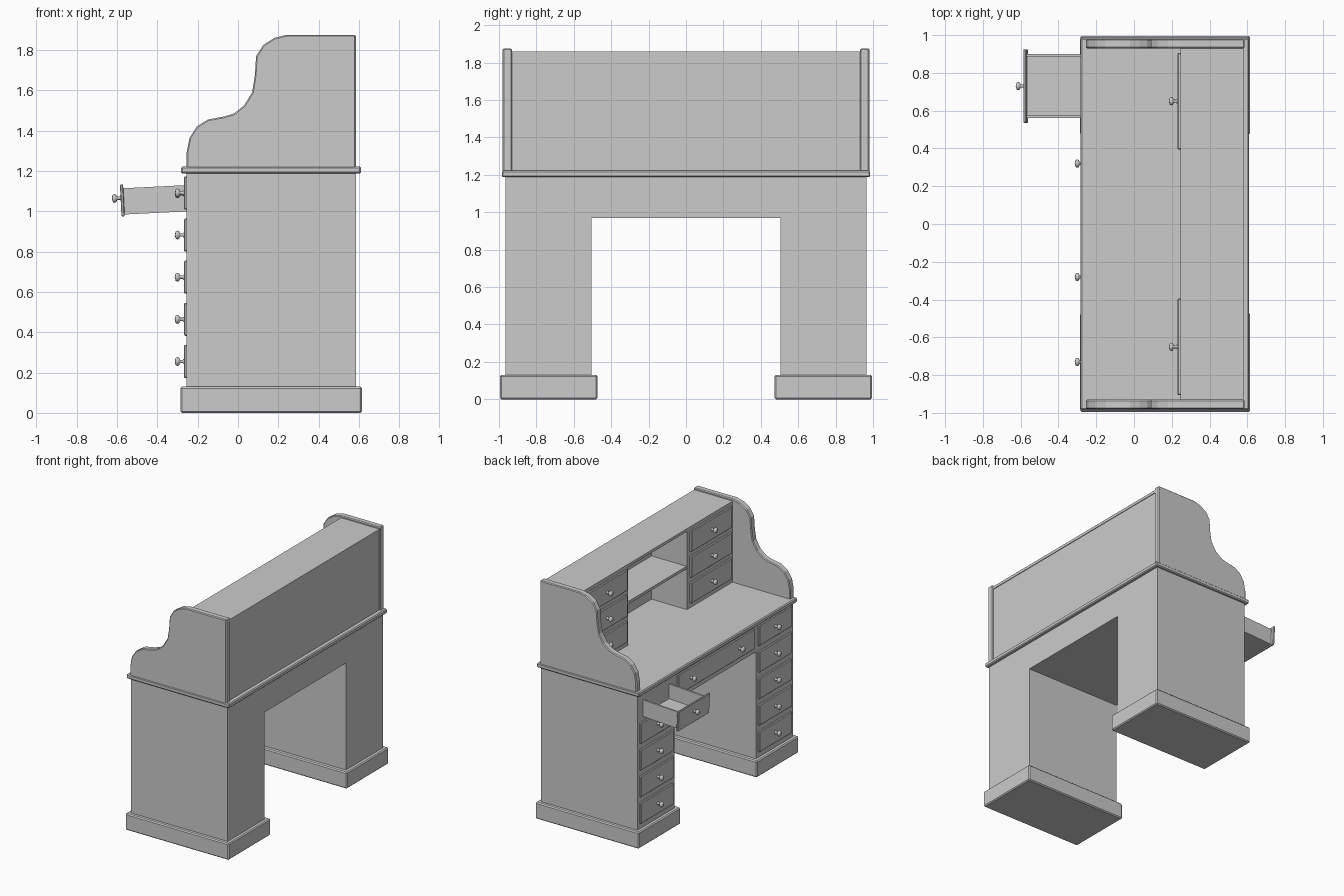
import bpy, bmesh, math
from mathutils import Matrix, Vector

if "Cube" in bpy.data.objects:
    bpy.data.objects.remove(bpy.data.objects["Cube"])


def finish(bm, name, bevel=0.0):
    bmesh.ops.recalc_face_normals(bm, faces=bm.faces)
    me = bpy.data.meshes.new(name)
    bm.to_mesh(me)
    bm.free()
    ob = bpy.data.objects.new(name, me)
    bpy.context.collection.objects.link(ob)
    if bevel:
        m = ob.modifiers.new("edge_bevel", 'BEVEL')
        m.width = bevel
        m.segments = 1
        m.angle_limit = math.radians(50)
        m.limit_method = 'ANGLE'
    return ob


def box(name, x, y, z, bevel=0.0):
    bm = bmesh.new()
    bmesh.ops.create_cube(bm, size=1)
    for v in bm.verts:
        v.co = [(a + b) / 2 + c * (b - a) for (a, b), c in zip((x, y, z), v.co)]
    return finish(bm, name, bevel)


def prism(name, pts, axis, a, b, bevel=0.0):
    # extrude a 2D outline along x (points are y,z) or y (points are x,z)
    bm = bmesh.new()
    co = [(a, p, q) if axis == 'x' else (p, a, q) for p, q in pts]
    f = bm.faces.new([bm.verts.new(c) for c in co])
    r = bmesh.ops.extrude_face_region(bm, geom=[f])
    d = Vector((b - a, 0, 0)) if axis == 'x' else Vector((0, b - a, 0))
    bmesh.ops.translate(bm, vec=d, verts=[e for e in r['geom'] if isinstance(e, bmesh.types.BMVert)])
    return finish(bm, name, bevel)


def knob(name, x, y, z):
    # turned mushroom knob pointing to -x: (distance from face, radius)
    prof = [(-0.01, 0.016), (0.003, 0.012), (0.006, 0.008), (0.020, 0.008),
            (0.024, 0.019), (0.033, 0.022), (0.041, 0.018), (0.046, 0.0)]
    bm = bmesh.new()
    vs = [bm.verts.new((x - d, y, z + r)) for d, r in prof]
    es = [bm.edges.new(p) for p in zip(vs, vs[1:])]
    bmesh.ops.spin(bm, geom=vs + es, cent=(x, y, z), axis=(1, 0, 0),
                   angle=2 * math.pi, steps=12)
    bmesh.ops.remove_doubles(bm, verts=bm.verts, dist=1e-4)
    ob = finish(bm, name)
    for p in ob.data.polygons:
        p.use_smooth = True
    return ob


def span(s, a, b):
    return tuple(sorted((s * a, s * b)))


# desk carcass with kneehole, and the worktop
prism("desk_body", [(-.965, .12), (-.505, .12), (-.505, .97), (.505, .97),
                    (.505, .12), (.965, .12), (.965, 1.195), (-.965, 1.195)],
      'x', -.255, .585)
box("worktop", (-.282, .61), (-.985, .985), (1.187, 1.222), .007)

# side panel outline: stepped double curve
side = [(.585, 1.21), (.585, 1.875), (.24, 1.875), (.18, 1.86), (.125, 1.825),
        (.09, 1.77), (.083, 1.67), (.07, 1.59), (.03, 1.525), (-.02, 1.485),
        (-.07, 1.47), (-.15, 1.455), (-.205, 1.42), (-.24, 1.365),
        (-.255, 1.29), (-.255, 1.21)]

for s, lab in ((1, "left"), (-1, "right")):
    box(f"plinth_{lab}", (-.285, .615), span(s, .472, .995), (0, .13), .008)
    prism(f"side_panel_{lab}", side, 'y', s * .93, s * .98, .006)
    # hutch cabinet with three small drawers
    box(f"hutch_cabinet_{lab}", (.247, .575), span(s, .365, .932), (1.215, 1.85))
    for i in range(3):
        z = 1.343 + .203 * i
        box(f"hutch_drawer_{lab}_{i}", (.23, .25), span(s, .395, .905), (z - .083, z + .083), .005)
        knob(f"hutch_knob_{lab}_{i}", .23, s * .65, z)
    # pedestal drawers; the top left one is open
    for i in range(5):
        if s == 1 and i == 4:
            continue
        z = .255 + .209 * i
        box(f"drawer_{lab}_{i}", (-.268, -.25), span(s, .53, .94), (z - .082, z + .082), .005)
        knob(f"drawer_knob_{lab}_{i}", -.268, s * .73, z)

# middle of the hutch
box("hutch_top", (.245, .58), (-.932, .932), (1.838, 1.86))
box("hutch_back", (.555, .575), (-.37, .37), (1.215, 1.85))
box("hutch_shelf", (.25, .56), (-.37, .37), (1.54, 1.562))

# wide centre drawer
box("centre_drawer", (-.268, -.25), (-.475, .475), (1.008, 1.168), .005)
for i, y in enumerate((.32, -.28)):
    knob(f"centre_knob_{i}", -.268, y, 1.087)

# open drawer, sagging slightly towards its front
parts = [
    box("open_drawer_front", (-.582, -.566), (.535, .925), (.99, 1.15), .004),
    box("open_drawer_floor", (-.57, -.245), (.56, .9), (1.0, 1.015)),
    box("open_drawer_side_a", (-.57, -.245), (.56, .574), (1.0, 1.13)),
    box("open_drawer_side_b", (-.57, -.245), (.886, .9), (1.0, 1.13)),
    knob("open_drawer_knob", -.58, .73, 1.082),
]
pivot = Matrix.Translation((-.25, 0, 1.065))
sag = pivot @ Matrix.Rotation(-.05, 4, 'Y') @ pivot.inverted()
for ob in parts:
    ob.data.transform(sag)
